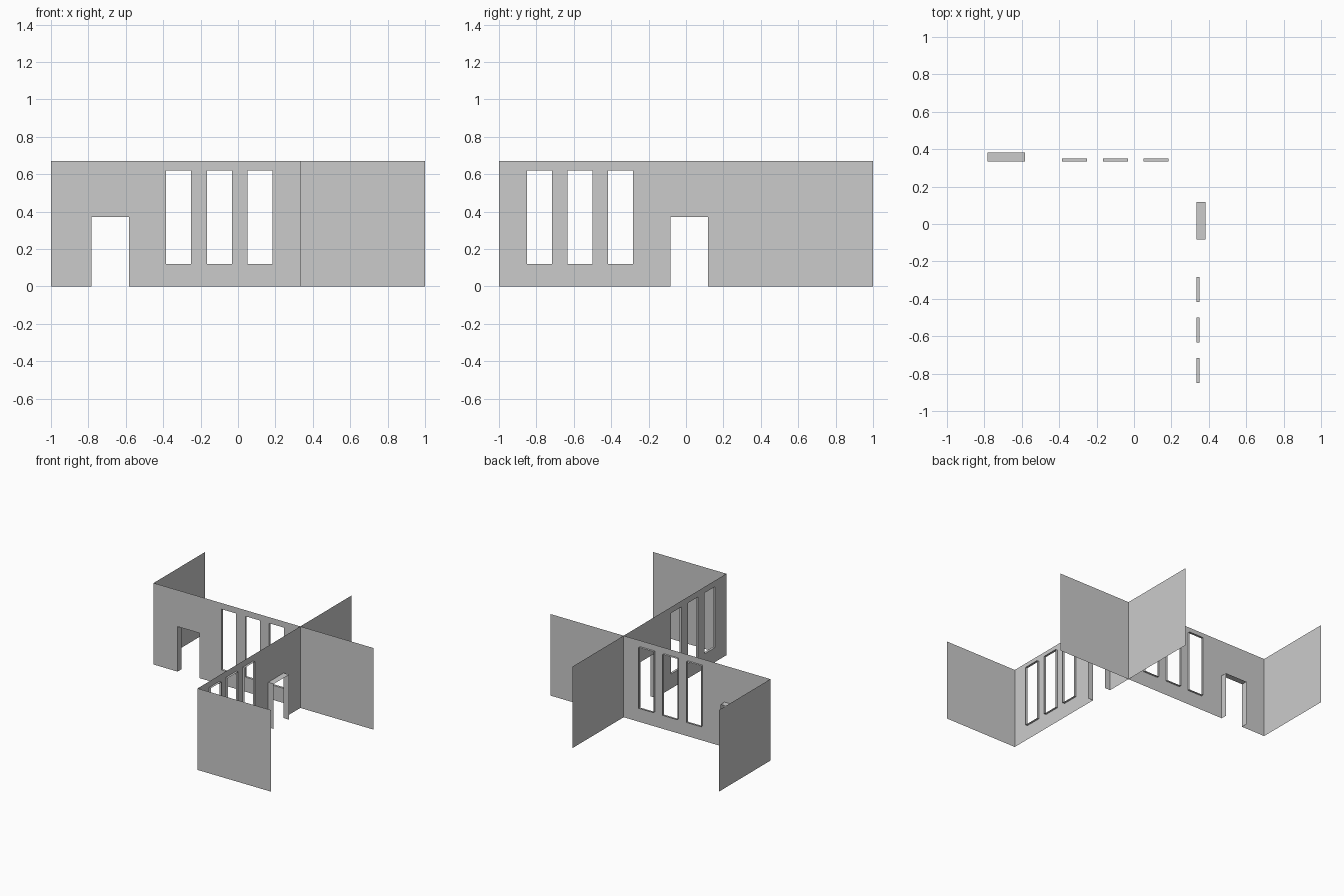
import bpy, bmesh
from mathutils import Matrix

if "Cube" in bpy.data.objects:
    bpy.data.objects.remove(bpy.data.objects["Cube"])

LENGTH, HEIGHT, DEPTH = 4 / 3, 0.67, 2 / 3
DOOR = (0.217, 0.417, 0.0, 0.37)
WINDOWS = [(u, u + 0.134, 0.12, 0.62) for u in (0.616, 0.833, 1.05)]


def make_object(name, quads, matrix):
    """Object from a list of corner loops, with shared corners welded."""
    bm = bmesh.new()
    for quad in quads:
        bm.faces.new([bm.verts.new(p) for p in quad])
    bmesh.ops.remove_doubles(bm, verts=bm.verts, dist=1e-5)
    mesh = bpy.data.meshes.new(name)
    bm.to_mesh(mesh)
    bm.free()
    obj = bpy.data.objects.new(name, mesh)
    obj.matrix_world = matrix
    bpy.context.collection.objects.link(obj)


def pierced_sheet(openings):
    """Grid of quads facing -y, leaving out cells inside the openings."""
    us = sorted({0, LENGTH, *(u for o in openings for u in o[:2])})
    zs = sorted({0, HEIGHT, *(z for o in openings for z in o[2:])})
    quads = []
    for a, b in zip(us, us[1:]):
        for c, d in zip(zs, zs[1:]):
            u, z = (a + b) / 2, (c + d) / 2
            if not any(o[0] < u < o[1] and o[2] < z < o[3] for o in openings):
                quads.append([(a, 0, c), (b, 0, c), (b, 0, d), (a, 0, d)])
    return quads


def reveal(opening, depth, sill):
    """Inward-facing lining of an opening, going back along +y."""
    a, b, c, d = opening
    ring = [(a, c), (a, d), (b, d), (b, c)]
    pairs = list(zip(ring, ring[1:]))
    if sill:
        pairs.append((ring[-1], ring[0]))
    return [[(p[0], 0, p[1]), (p[0], depth, p[1]),
             (q[0], depth, q[1]), (q[0], 0, q[1])] for p, q in pairs]


def facade(prefix, matrix):
    # front wall with door and window holes
    make_object(prefix + "_wall", pierced_sheet([DOOR] + WINDOWS), matrix)
    # linings of the openings
    make_object(prefix + "_door_reveal", reveal(DOOR, 0.05, False), matrix)
    for i, w in enumerate(WINDOWS):
        make_object(f"{prefix}_window_reveal_{i + 1}", reveal(w, 0.018, True), matrix)
    # plain walls running back from both ends
    left = [(0, DEPTH, 0), (0, 0, 0), (0, 0, HEIGHT), (0, DEPTH, HEIGHT)]
    right = [(LENGTH, y, z) for _, y, z in reversed(left)]
    make_object(prefix + "_left_side_wall", [left], matrix)
    make_object(prefix + "_right_side_wall", [right], matrix)


# two identical facades at right angles, meeting at one corner
facade("back_facade", Matrix.Translation((-1, 1 / 3, 0)))
facade("right_facade", Matrix.Translation((1 / 3, 1 / 3, 0))
       @ Matrix(((0, 1, 0, 0), (-1, 0, 0, 0), (0, 0, 1, 0), (0, 0, 0, 1))))
